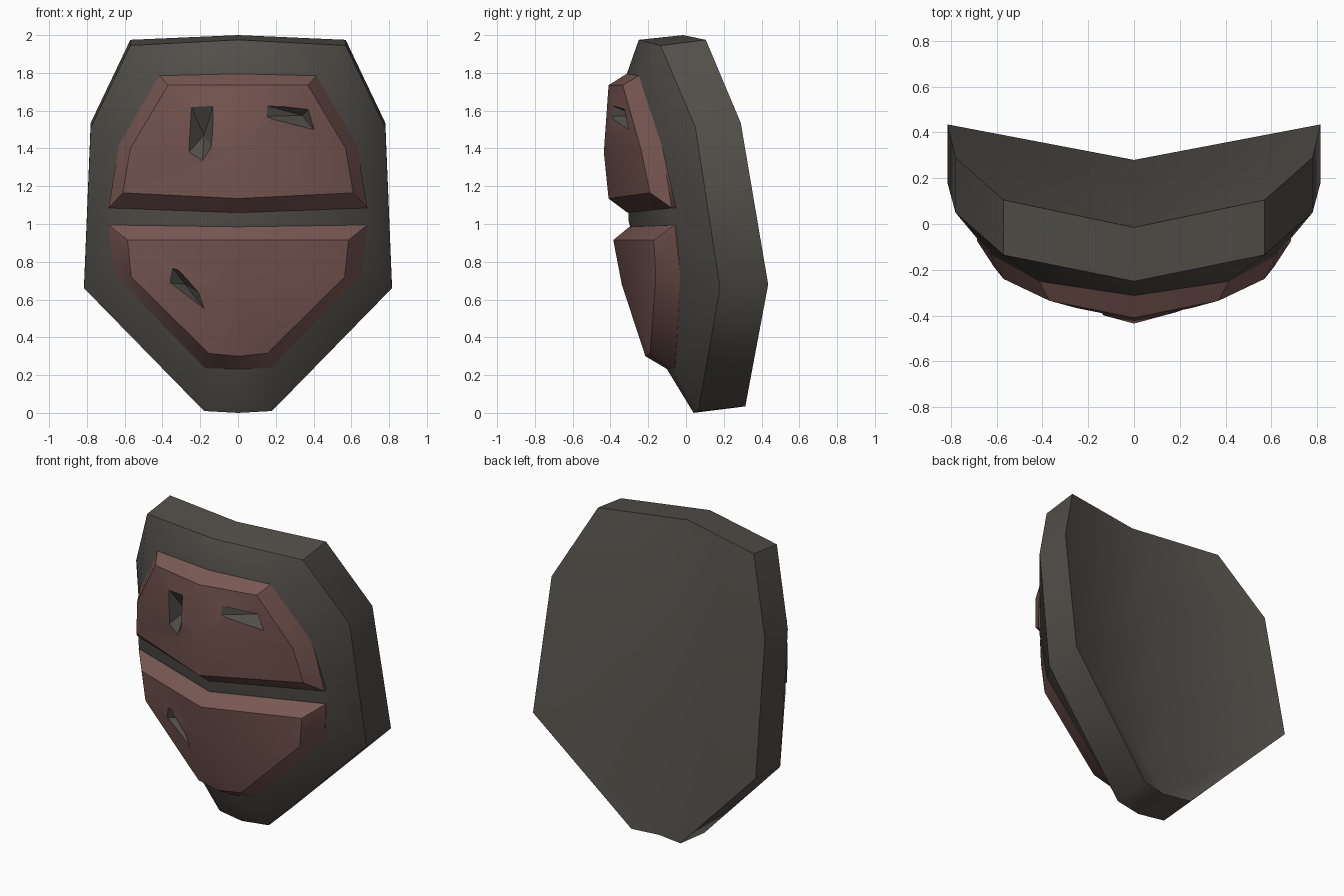
import bpy, bmesh
from mathutils import Vector, Matrix

if "Cube" in bpy.data.objects:
    bpy.data.objects.remove(bpy.data.objects["Cube"])


def material(name, colour):
    m = bpy.data.materials.new(name)
    m.use_nodes = True
    m.diffuse_color = (*colour, 1)
    m.node_tree.nodes["Principled BSDF"].inputs["Base Color"].default_value = (*colour, 1)
    return m


grey = material("dark warm grey", (0.086, 0.079, 0.068))
red = material("dusty red brown", (0.19, 0.097, 0.086))


def make_object(name, bm, mat, smooth=True):
    bmesh.ops.recalc_face_normals(bm, faces=bm.faces)
    for f in bm.faces:
        f.smooth = smooth
    mesh = bpy.data.meshes.new(name)
    bm.to_mesh(mesh)
    bm.free()
    mesh.materials.append(mat)
    ob = bpy.data.objects.new(name, mesh)
    bpy.context.collection.objects.link(ob)
    return ob


def mirror_half(bm):
    bmesh.ops.mirror(bm, geom=bm.verts[:] + bm.edges[:] + bm.faces[:],
                     matrix=Matrix(), merge_dist=0.001, axis='X')
    bmesh.ops.remove_doubles(bm, verts=bm.verts, dist=0.001)


def points(bm, coords):
    return [bm.verts.new(p) for p in coords]


def strip(bm, a, b):
    for i in range(len(a) - 1):
        bm.faces.new((a[i], a[i + 1], b[i + 1], b[i]))


def crease(bm, path):
    for a, b in zip(path, path[1:]):
        bm.edges.get((a, b)).smooth = False


# Backing slab: domed front, flat V-shaped back; left half, then mirrored
bm = bmesh.new()
rim = points(bm, [(0, -.25, 1.975), (.57, -.135, 1.945), (.78, .05, 1.51),
                  (.815, .18, .66), (.18, .065, .01), (0, .04, 0)])
seat = points(bm, [(0, -.315, 1.79), (.415, -.25, 1.785), (.63, -.13, 1.42),
                   (.68, -.07, 1.04), (.655, -.03, .73), (.18, -.06, .245), (0, -.1, .23)])
back = points(bm, [(0, -.015, 2), (.57, .105, 1.975), (.78, .29, 1.535),
                   (.815, .435, .68), (.18, .314, .035), (0, .28, .03)])
spine = points(bm, [(0, .055, 1.535), (0, .183, .68)])
mid = bm.verts.new((0, -.305, 1.02))
strip(bm, rim[:3], seat[:3])
bm.faces.new((rim[2], rim[3], seat[4], seat[3], seat[2]))
strip(bm, rim[3:], seat[4:])
bm.faces.new(seat[:4] + [mid])
bm.faces.new([mid] + seat[3:])
strip(bm, rim, back)
strip(bm, back[1:5], [back[0], *spine, back[5]])
crease(bm, rim)
crease(bm, back)
crease(bm, (rim[1], back[1]))
mirror_half(bm)
make_object("backing_slab", bm, grey)


# Raised face plates with bevelled borders, sunk into the slab
def plate(name, outer, raised, ridge, sharp_corners):
    bm = bmesh.new()
    b = points(bm, [(x, y + .08, z) for x, y, z in outer])
    o = points(bm, outer)
    r = points(bm, raised)
    mid = bm.verts.new(ridge)
    strip(bm, b, o)
    strip(bm, o, r)
    bm.faces.new(b)
    bm.faces.new((r[0], r[1], mid))
    bm.faces.new((r[1], r[2], mid))
    bm.faces.new((mid, r[2], r[3]))
    bm.faces.new((mid, r[3], r[4]))
    crease(bm, r)
    crease(bm, o)
    for i in sharp_corners:
        crease(bm, (o[i], r[i]))
    mirror_half(bm)
    return make_object(name, bm, red)


upper = plate("brow_plate",
              [(0, -.315, 1.795), (.415, -.25, 1.785), (.63, -.13, 1.42),
               (.685, -.075, 1.085), (0, -.31, 1.06)],
              [(0, -.41, 1.735), (.37, -.335, 1.735), (.57, -.24, 1.4),
               (.61, -.19, 1.165), (0, -.41, 1.135)], (0, -.435, 1.38), (1, 3))
lower = plate("jaw_plate",
              [(0, -.3, .985), (.685, -.06, .995), (.655, -.03, .73),
               (.175, -.06, .237), (0, -.1, .232)],
              [(0, -.385, .915), (.585, -.17, .915), (.565, -.16, .72),
               (.155, -.19, .315), (0, -.215, .3)], (0, -.34, .68), (1,))


# Pointed notches cut into the plates, with grey walls
def notch(target, name, outline, apex, depth, slope, lean):
    tip = Vector(apex)
    bm = bmesh.new()
    ring = points(bm, [tip + 1.5 * (Vector((x, depth + slope * abs(x) - lean * (z - tip.z), z)) - tip)
                       for x, z in outline])
    point = bm.verts.new(tip)
    bm.faces.new(ring)
    for a, b in zip(ring, ring[1:] + ring[:1]):
        bm.faces.new((a, b, point))
    bmesh.ops.triangulate(bm, faces=bm.faces)
    cutter = make_object(name, bm, grey, smooth=False)
    cutter.hide_render = True
    cutter.hide_set(True)
    cutter.display_type = 'WIRE'
    mod = target.modifiers.new(name, 'BOOLEAN')
    mod.operation, mod.solver, mod.object = 'DIFFERENCE', 'EXACT', cutter
    mod.material_mode = 'TRANSFER'


notch(upper, "left_eye_cutter", [(.155, 1.625), (.37, 1.605), (.41, 1.49), (.16, 1.57)],
      (.34, -.265, 1.575), -.433, .3, 0)
notch(upper, "right_eye_cutter",
      [(-.24, 1.605), (-.13, 1.63), (-.14, 1.41), (-.19, 1.31), (-.27, 1.37)],
      (-.18, -.29, 1.47), -.433, .3, 0)
notch(lower, "cheek_scar_cutter",
      [(-.36, .785), (-.325, .775), (-.2, .63), (-.17, .54), (-.365, .69)],
      (-.28, -.16, .68), -.345, .33, .25)
